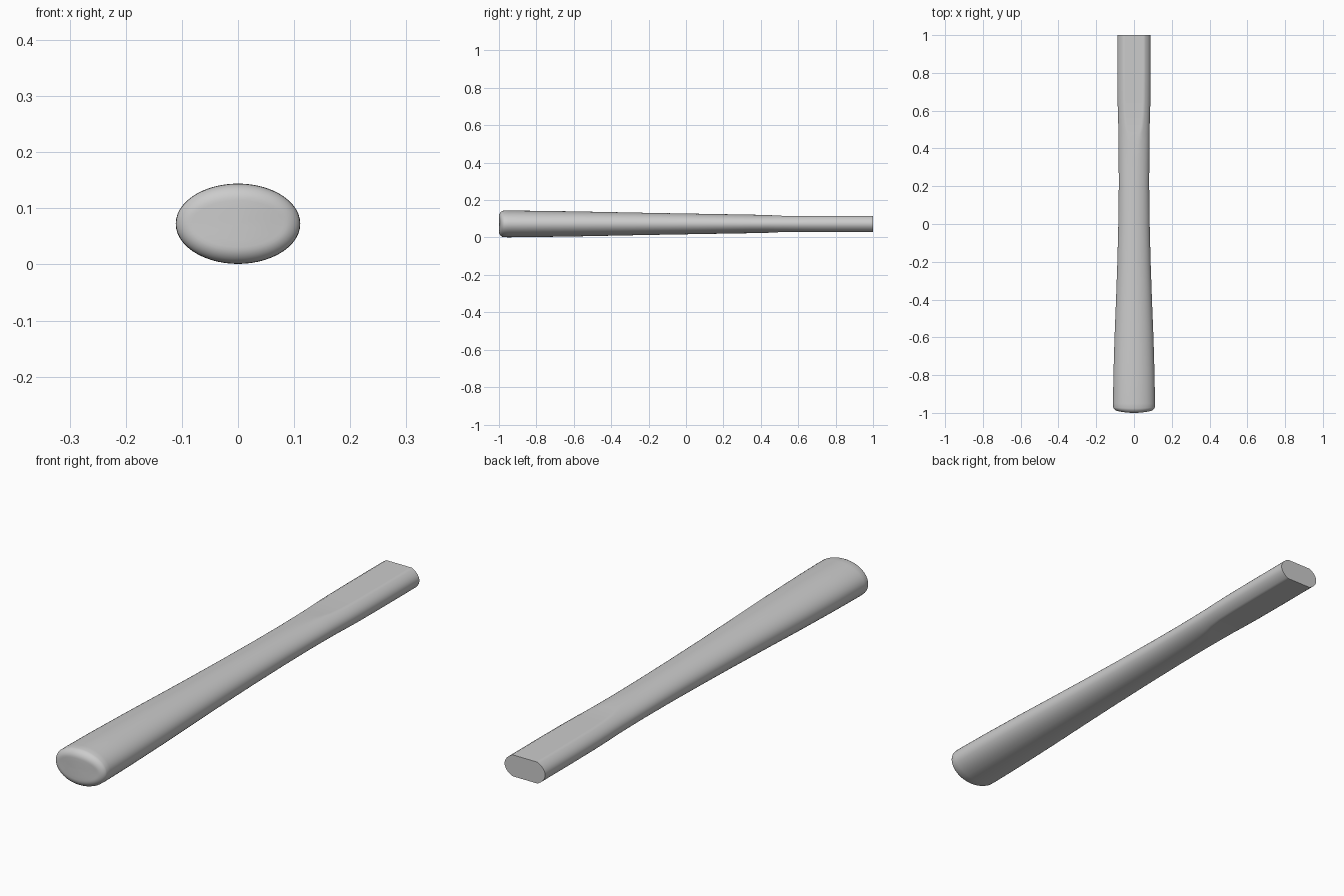
import bpy, bmesh, math

if "Cube" in bpy.data.objects:
    bpy.data.objects.remove(bpy.data.objects["Cube"])

CZ, FLAT = 0.0725, 0.042      # centre height, half thickness between the flats
SIDE, TOP = 18, 14            # segments on each side arc and on each top/bottom span

# (y, half width, half height) stations along the handle
STATIONS = [(-0.95, .111, .0715), (-0.8, .109, .070), (-0.6, .103, .067),
            (-0.4, .095, .063), (-0.2, .088, .059), (0.0, .083, .0555),
            (0.2, .0805, .052), (0.35, .081, .0495), (0.44, .082, .0495),
            (0.48, .0825, .050), (0.52, .083, .0505), (0.58, .085, .052),
            (0.66, .087, .053), (0.8, .088, .0535), (1.0, .088, .0535)]


def flat_limit(y):
    """Half thickness limit: blends from full oval into the flat tang."""
    if y < 0.4:
        return 1.0
    t = min(1, (y - 0.4) / 0.14)
    return .0495 + (FLAT - .0495) * t


def ring(bm, y, w, h, bow=0.0):
    """Oval cross-section clipped by top and bottom flats."""
    c = flat_limit(y)
    a = math.asin(min(0.9, c / h))
    angles = [-a + 2 * a * i / SIDE for i in range(SIDE)]
    angles += [a + (math.pi - 2 * a) * i / TOP for i in range(TOP)]
    angles += [t + math.pi for t in angles]
    verts = []
    for t in angles:
        x = w * math.cos(t)
        z = max(-c, min(c, h * math.sin(t)))
        verts.append(bm.verts.new((x, y + bow * (x / 0.11) ** 2, CZ + z)))
    return verts


bm = bmesh.new()
rings = []
# domed butt, from the centre outwards, then the rounded rim
w0, h0 = STATIONS[0][1:]
R = 0.03
for k in (0.1, 0.4, 0.7):
    rings.append(ring(bm, -1.0, (w0 - R) * k, (h0 - R) * k, 0.016))
for i in range(8):
    t = math.pi / 2 * i / 8
    inset = R * (1 - math.sin(t))
    rings.append(ring(bm, -1.0 + R * (1 - math.cos(t)), w0 - inset, h0 - inset,
                      0.016 * (1 - i / 10)))
# shaft and flattened tang
rings += [ring(bm, *s) for s in STATIONS]

for a, b in zip(rings, rings[1:]):
    n = len(a)
    for i in range(n):
        j = (i + 1) % n
        bm.faces.new((a[i], a[j], b[j], b[i]))
bm.faces.new(rings[0])
bm.faces.new(rings[-1])
bmesh.ops.recalc_face_normals(bm, faces=bm.faces)

mesh = bpy.data.meshes.new("tool_handle")
bm.to_mesh(mesh)
bm.free()
handle = bpy.data.objects.new("tool_handle", mesh)
bpy.context.collection.objects.link(handle)
bpy.context.view_layer.objects.active = handle
handle.select_set(True)
bpy.ops.object.shade_smooth_by_angle(angle=math.radians(30))
